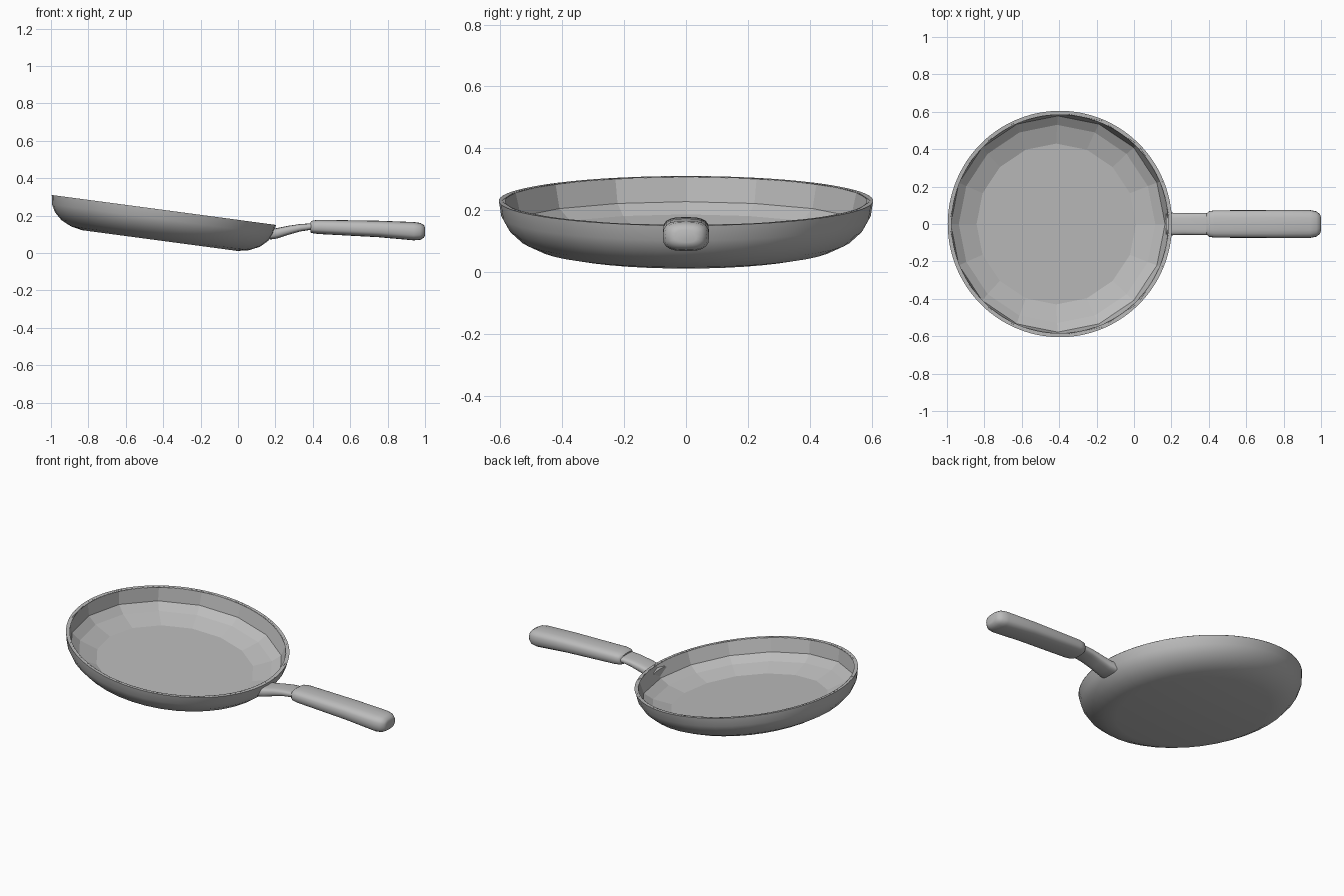
import bpy, bmesh, math
from mathutils import Matrix

if "Cube" in bpy.data.objects:
    bpy.data.objects.remove(bpy.data.objects["Cube"], do_unlink=True)

metal = bpy.data.materials.new("grey metal")
metal.use_nodes = True
GREY = (0.5, 0.5, 0.5, 1)
metal.diffuse_color = GREY
metal.node_tree.nodes["Principled BSDF"].inputs["Base Color"].default_value = GREY

# The pan leans down towards the handle
TILT = Matrix.Translation((-0.418, 0, 0.067)) @ Matrix.Rotation(math.radians(7.6), 4, 'Y')


def loft(name, rings, caps, smooth, matrix=Matrix()):
    """Skin a list of closed rings of points; caps says which ends to fill."""
    bm = bmesh.new()
    loops = [[bm.verts.new(p) for p in ring] for ring in rings]
    for a, b in zip(loops, loops[1:]):
        for i in range(len(a)):
            j = (i + 1) % len(a)
            bm.faces.new((a[i], a[j], b[j], b[i]))
    if caps[0]:
        bm.faces.new(loops[0][::-1])
    if caps[1]:
        bm.faces.new(loops[-1])
    mesh = bpy.data.meshes.new(name)
    bm.transform(matrix)
    bm.to_mesh(mesh)
    bm.free()
    mesh.materials.append(metal)
    obj = bpy.data.objects.new(name, mesh)
    bpy.context.collection.objects.link(obj)
    if smooth:
        bpy.ops.object.select_all(action='DESELECT')
        obj.select_set(True)
        bpy.context.view_layer.objects.active = obj
        bpy.ops.object.shade_smooth_by_angle(angle=math.radians(smooth))
    return obj


def circle(radius, z, sides, facets=False):
    """Circle of points; with facets, points between polygon corners lie on its sides."""
    points = []
    for i in range(sides):
        a = 2 * math.pi * i / sides
        r = radius
        if facets and i % 2:
            r *= math.cos(2 * math.pi / sides)
        points.append((r * math.cos(a), r * math.sin(a), z))
    return points


def rounded(x, z, half_width, half_height, power, sides=20):
    """Rounded-box section across the handle."""
    ring = []
    for i in range(sides):
        a = 2 * math.pi * i / sides
        c, s = math.cos(a), math.sin(a)
        ring.append((x, half_width * math.copysign(abs(c) ** power, c),
                     z + half_height * math.copysign(abs(s) ** power, s)))
    return ring


# Outer shell: flat base curving up to an upright wall
outer = [(0.42, 0), (0.48, 0.012), (0.535, 0.038), (0.575, 0.075),
         (0.597, 0.115), (0.605, 0.165)]
loft("pan_outside", [circle(r, z, 40) for r, z in outer], (True, False), 40, TILT)

# Faceted inside: upright wall, sloped shoulder and flat floor
inner = [(0.597, 0.165), (0.578, 0.085), (0.53, 0.05), (0.43, 0.018)]
loft("pan_inside", [circle(r, z, 32, True) for r, z in inner], (False, True), 0, TILT)

# Thin rim joining the two surfaces
loft("pan_rim", [circle(0.605, 0.165, 160),
                 circle(0.584, 0.164, 160)], (False, False), 0, TILT)

# Flat neck rising from the wall into the grip
neck = [(0.17, 0.1, 0.066, 0.028), (0.21, 0.106, 0.06, 0.028), (0.27, 0.122, 0.058, 0.024),
        (0.33, 0.135, 0.058, 0.02), (0.41, 0.144, 0.058, 0.016)]
loft("handle_neck", [rounded(x, z, w, h, 0.6) for x, z, w, h in neck], (True, True), 45)

# Rounded grip, deeper towards its end
grip = [(0.387, 0.138, 0.055, 0.028), (0.4, 0.14, 0.068, 0.034), (0.43, 0.14, 0.073, 0.038),
        (0.75, 0.129, 0.075, 0.044), (0.94, 0.117, 0.075, 0.049), (0.975, 0.116, 0.068, 0.045),
        (0.995, 0.116, 0.052, 0.033), (1.0, 0.116, 0.035, 0.02)]
loft("handle_grip", [rounded(x, z, w, h, 0.7) for x, z, w, h in grip], (True, True), 50)
